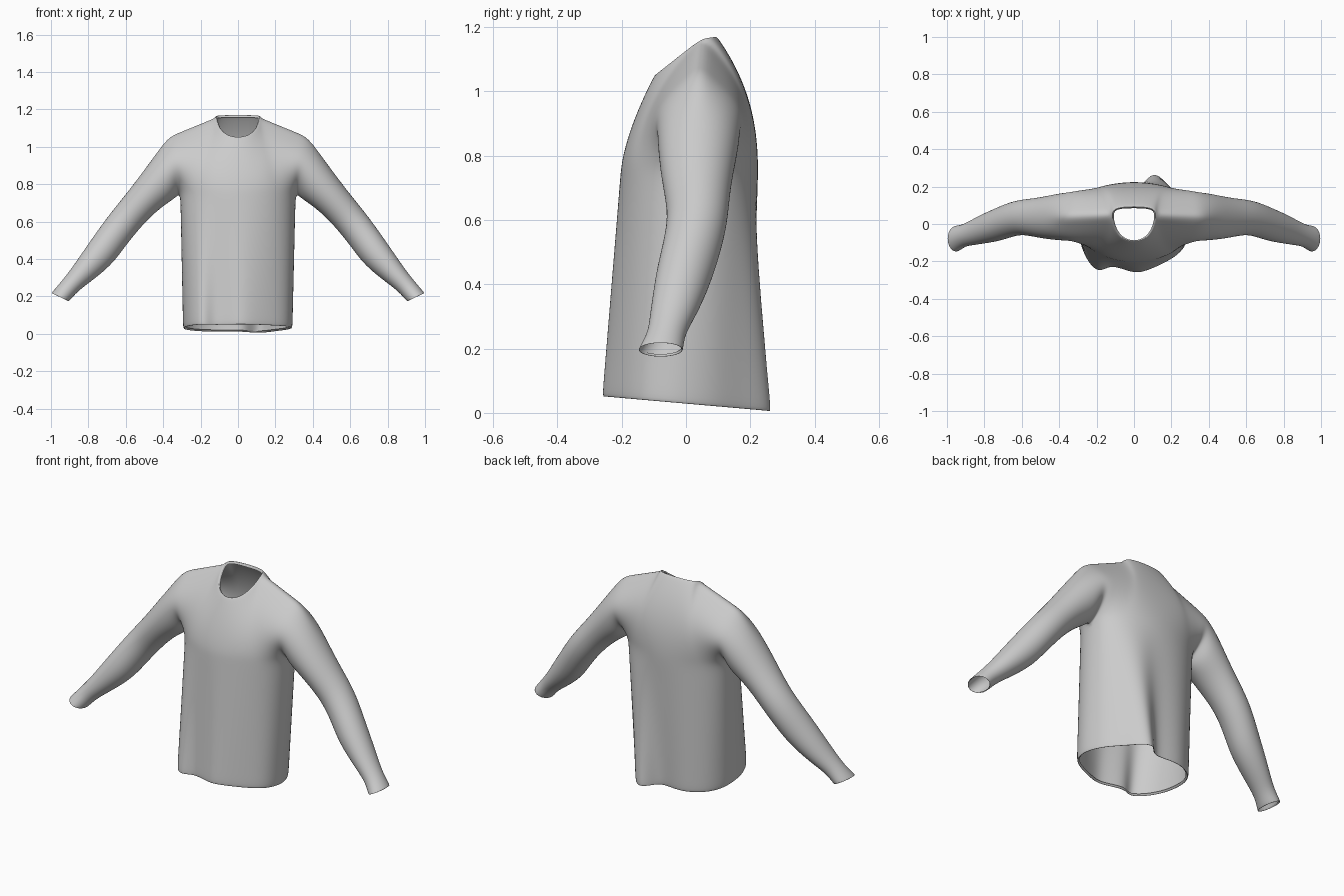
import bpy, bmesh
from math import sin, cos, pi
from mathutils import Vector

if "Cube" in bpy.data.objects:
    bpy.data.objects.remove(bpy.data.objects["Cube"])

ARMPIT_Z = 0.74
LOWER, UPPER, HALF = 9, 9, 8      # rows below / above the armpit, columns per half

# Hem outlines (x, y) from -x to +x, with the fabric folds
HEM_FRONT = [(-.295, -.03), (-.288, -.10), (-.268, -.16), (-.238, -.215), (-.2, -.252), (-.165, -.248),
             (-.125, -.225), (-.065, -.24), (0, -.264), (.05, -.257), (.1, -.238), (.15, -.215),
             (.2, -.188), (.24, -.16), (.27, -.125), (.287, -.08), (.295, -.02)]
HEM_BACK = [(-.295, -.03), (-.292, .03), (-.28, .08), (-.255, .125), (-.22, .16), (-.17, .188),
            (-.12, .203), (-.06, .203), (0, .195), (.04, .207), (.075, .25), (.11, .272),
            (.15, .247), (.19, .185), (.23, .13), (.27, .07), (.295, -.02)]

# Sleeve rings: upper x, z, lower x, z, front y, back y
SLEEVE = [(.445, .955, .338, .722, -.09, .167), (.53, .84, .41, .675, -.082, .15),
          (.60, .748, .48, .612, -.068, .138), (.66, .675, .54, .545, -.058, .132),
          (.72, .597, .60, .47, -.07, .117), (.78, .512, .665, .38, -.092, .09),
          (.84, .425, .745, .31, -.104, .06), (.90, .337, .82, .255, -.114, .025),
          (.95, .275, .868, .215, -.12, -.003), (1.0, .217, .905, .172, -.15, -.008)]

bm = bmesh.new()


def grid(rows, closed=False):
    """Skin a list of point rows with quads."""
    vs = [[bm.verts.new(p) for p in r] for r in rows]
    n = len(rows[0])
    for a, b in zip(vs, vs[1:]):
        for i in range(n if closed else n - 1):
            j = (i + 1) % n
            bm.faces.new((a[i], a[j], b[j], b[i]))


def fold(loop, inset, shift):
    """Turn an open edge inwards as a narrow hem."""
    c = sum(loop, Vector()) / len(loop)
    rows = [loop]
    for f in (0.5, 1.0):
        rows.append([p + (c - p).normalized() * inset * f + Vector(shift) * (f * f) for p in loop])
    grid(rows, True)


def chest(k, back):
    """Cross-section at armpit height."""
    a = pi / 2 * k / HALF
    depth = 0.195 if back else -0.235
    return Vector((.31 * sin(a), .03 + depth * max(cos(a), 0) ** .85, ARMPIT_Z))


def top(k, back):
    """Upper edge of a panel: neckline in the middle, shoulder seam outside."""
    s, m = (1 if k >= 0 else -1), abs(k)
    if m <= 4:
        a = pi / 2 * m / 4
        x = .122 * sin(a) ** .9
        if back:
            return Vector((s * x, .05 + .045 * max(cos(a), 0) ** .6, 1.168 + .006 * cos(a)))
        return Vector((s * x, -.10 + .15 * (1 - cos(a)), 1.05 + .118 * (1 - cos(a))))
    f = (m - 4) / 4
    return Vector((s * (.122 + .255 * f), .05 - .01 * f, 1.168 - .106 * f))


def panel_point(k, t, back):
    p0, p1 = chest(k, back), top(k, back)
    p = p0.lerp(p1, t)
    p.y = p0.y + (p1.y - p0.y) * t ** (2.4 if back else 1.5)
    w = (abs(k) / HALF) ** 2
    p.y += sin(pi * t) * w * (.14 if back else -.125)
    return p


# Torso: front and back panels
cols = range(-HALF, HALF + 1)
for hem, back in ((HEM_FRONT, False), (HEM_BACK, True)):
    rows = []
    for r in range(LOWER + 1):
        f = r / LOWER
        rows.append([Vector((x, y, .026 - .088 * y)).lerp(chest(k, back), f)
                     for (x, y), k in zip(hem, cols)])
    grid(rows)
    grid([[panel_point(k, r / UPPER, back) for k in cols] for r in range(UPPER + 1)])

# Hem and collar folds
hem_loop = [Vector((x, y, .026 - .088 * y)) for x, y in HEM_FRONT + HEM_BACK[-2:0:-1]]
fold(hem_loop, .014, (0, 0, .012))
neck_loop = [top(k, False) for k in range(-4, 5)] + [top(k, True) for k in range(3, -4, -1)]
fold(neck_loop, .012, (0, 0, -.012))

# Sleeves: armhole loop lofted down to the cuff, both sides
for s in (1, -1):
    n = 2 * UPPER
    ring0 = [panel_point(s * HALF, j / UPPER, False) for j in range(UPPER + 1)]
    ring0 += [panel_point(s * HALF, j / UPPER, True) for j in range(UPPER - 1, 0, -1)]
    rings = [ring0]
    for ux, uz, lx, lz, yf, yb in SLEEVE:
        ring = []
        for j in range(n):
            a = 2 * pi * j / n
            c = cos(a)
            ring.append(Vector((s * ((ux + lx) / 2 - (ux - lx) / 2 * c),
                                (yf + yb) / 2 + (yf - yb) / 2 * sin(a),
                                (uz + lz) / 2 - (uz - lz) / 2 * c)))
        rings.append(ring)
    grid(rings, True)
    fold(rings[-1], .006, (-.006 * s, 0, .008))

# Sew the seams together
bmesh.ops.remove_doubles(bm, verts=bm.verts, dist=.0005)
bmesh.ops.recalc_face_normals(bm, faces=bm.faces)
mesh = bpy.data.meshes.new("long_sleeve_shirt")
bm.to_mesh(mesh)
bm.free()
shirt = bpy.data.objects.new("long_sleeve_shirt", mesh)
bpy.context.collection.objects.link(shirt)
for poly in mesh.polygons:
    poly.use_smooth = True
sub = shirt.modifiers.new("smooth_cloth", 'SUBSURF')
sub.levels = sub.render_levels = 2
